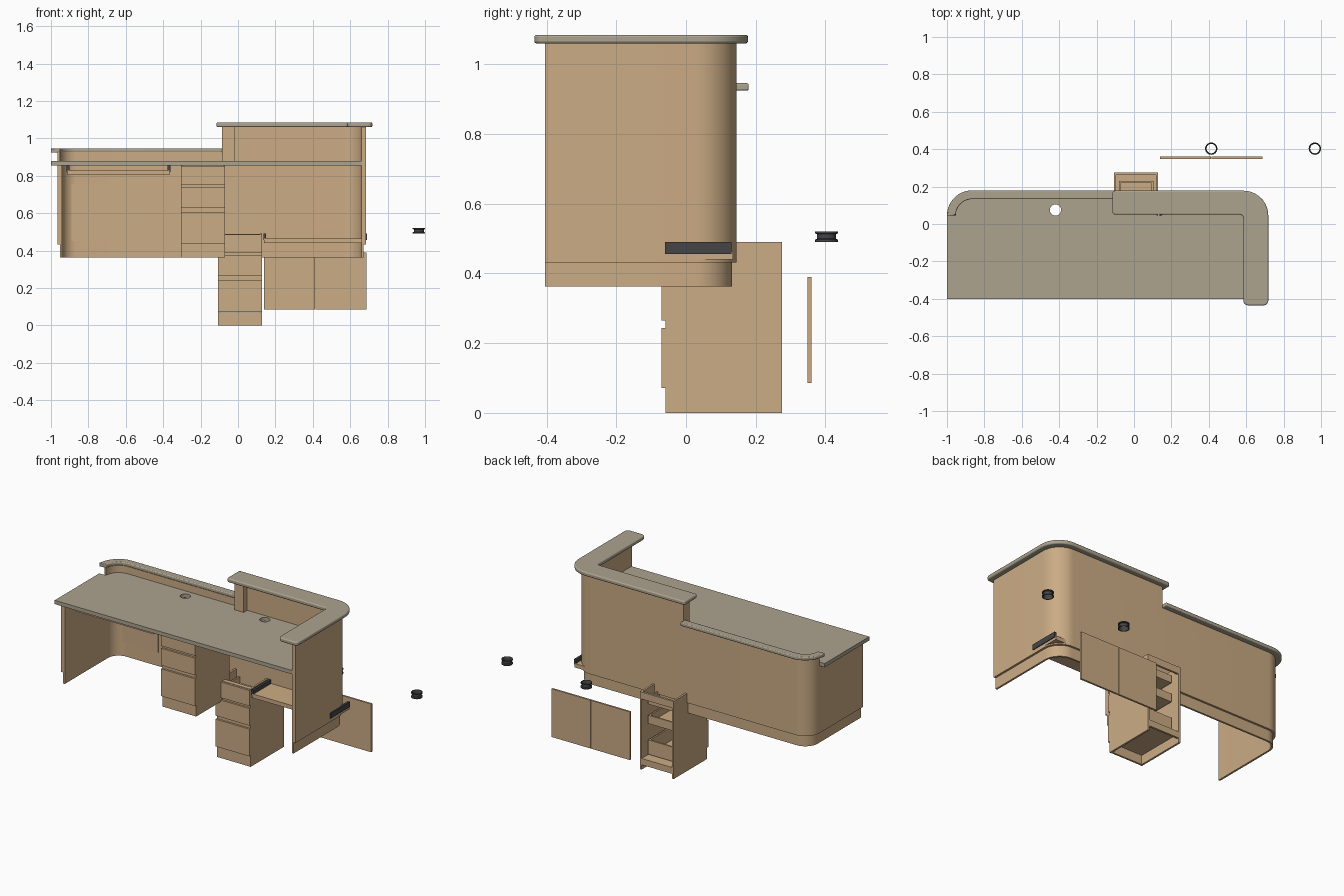
import bpy, bmesh, math
from mathutils import Vector

old = bpy.data.objects.get("Cube")
if old:
    bpy.data.objects.remove(old, do_unlink=True)


def material(name, rgb):
    m = bpy.data.materials.new(name)
    m.use_nodes = True
    m.diffuse_color = (*rgb, 1)
    m.node_tree.nodes["Principled BSDF"].inputs["Base Color"].default_value = (*rgb, 1)
    return m


WOOD = material("light_wood", (0.60, 0.413, 0.235))
STONE = material("grey_worktop", (0.413, 0.367, 0.275))
DARK = material("dark_plastic", (0.06, 0.06, 0.065))


def finish(name, bm, mat):
    bmesh.ops.recalc_face_normals(bm, faces=bm.faces)
    me = bpy.data.meshes.new(name)
    bm.to_mesh(me)
    bm.free()
    me.materials.append(mat)
    ob = bpy.data.objects.new(name, me)
    bpy.context.collection.objects.link(ob)
    return ob


def smooth(ob):
    bpy.ops.object.select_all(action='DESELECT')
    ob.select_set(True)
    bpy.context.view_layer.objects.active = ob
    bpy.ops.object.shade_smooth_by_angle(angle=math.radians(35))


def box(name, x, y, z, mat=WOOD, move=(0, 0, 0)):
    bm = bmesh.new()
    bmesh.ops.create_cube(bm, size=1)
    for v in bm.verts:
        v.co = [r[0] + (c + 0.5) * (r[1] - r[0]) + m
                for c, r, m in zip(v.co, (x, y, z), move)]
    return finish(name, bm, mat)


def slab(name, corners, z0, z1, mat=WOOD, bevel=0):
    """Extrude a square-cornered outline of (x, y, radius) points."""
    bm = bmesh.new()
    pts = []
    for i, (x, y, r) in enumerate(corners):
        p = Vector((x, y))
        if r <= 0:
            pts.append(p)
            continue
        u = (Vector(corners[i - 1][:2]) - p).normalized()
        v = (Vector(corners[(i + 1) % len(corners)][:2]) - p).normalized()
        steps = 14 if r > 0.05 else 5
        for k in range(steps + 1):
            t = math.pi / 2 * k / steps
            pts.append(p + r * (u + v) - r * (v * math.cos(t) + u * math.sin(t)))
    face = bm.faces.new([bm.verts.new((p.x, p.y, z0)) for p in pts])
    top = bmesh.ops.extrude_face_region(bm, geom=[face])["geom"]
    for g in top:
        if isinstance(g, bmesh.types.BMVert):
            g.co.z = z1
    ob = finish(name, bm, mat)
    if bevel:
        mod = ob.modifiers.new("soft_edge", 'BEVEL')
        mod.width, mod.segments = bevel, 3
        mod.limit_method, mod.angle_limit = 'ANGLE', math.radians(50)
    smooth(ob)
    return ob


# Outline of the curved outer wall
LEFT, RIGHT, BACK = -0.965, 0.685, 0.145
R_LEFT, R_RIGHT = 0.10, 0.12
SPLIT = -0.085


def full(d, front_l=-0.385, front_r=-0.405):
    return [(LEFT + d, front_l, 0), (LEFT + d, BACK - d, R_LEFT - d),
            (RIGHT - d, BACK - d, R_RIGHT - d), (RIGHT - d, front_r, 0)]


def low(d, end=SPLIT):
    return [(LEFT + d, BACK - R_LEFT, 0), (LEFT + d, BACK - d, R_LEFT - d), (end, BACK - d, 0)]


def high(d):
    return [(SPLIT, BACK - d, 0)] + full(d)[2:]


def strip(name, path, d0, d1, z0, z1, mat=WOOD, bevel=0):
    return slab(name, path(d0) + path(d1)[::-1], z0, z1, mat, bevel)


strip("plinth_wall", full, 0.013, 0.025, 0.362, 0.432)
strip("main_wall", full, 0, 0.025, 0.432, 0.856)
strip("low_upstand", low, 0, 0.012, 0.856, 0.926)
strip("high_wall", high, 0, 0.025, 0.856, 1.06)
box("ledge_post", (SPLIT, -0.02), (0.085, 0.122), (0.88, 1.06))

# Worktop with two cable holes
top = slab("worktop", [(-1, -0.4, 0), (0.661, -0.4, 0)] + full(0.012)[2:1:-1]
           + [full(0.012)[1], (LEFT + 0.012, 0.045, 0), (-1, 0.045, 0)],
           0.856, 0.88, STONE, 0)
for x in (-0.42, 0.135):
    bm = bmesh.new()
    bmesh.ops.create_cone(bm, cap_ends=True, segments=32, radius1=0.03, radius2=0.03, depth=0.2)
    bmesh.ops.translate(bm, verts=bm.verts, vec=(x, 0.075, 0.87))
    cutter = finish("hole_cutter", bm, STONE)
    mod = top.modifiers.new("cable_hole", 'BOOLEAN')
    mod.operation, mod.object = 'DIFFERENCE', cutter
    bpy.context.view_layer.objects.active = top
    bpy.ops.object.modifier_apply(modifier=mod.name)
    bpy.data.objects.remove(cutter, do_unlink=True)
smooth(top)

# Raised ledges
strip("low_ledge", low, -0.035, 0.012, 0.925, 0.946, STONE, 0.005)
EDGE = 0.033
slab("high_ledge", [(-0.115, 0.05, 0.015), (-0.115, BACK + EDGE, 0.015),
                    (RIGHT + EDGE, BACK + EDGE, R_RIGHT + EDGE - 0.02),
                    (RIGHT + EDGE, -0.435, 0.025), (0.585, -0.435, 0.025),
                    (0.585, 0.05, 0.02)], 1.06, 1.085, STONE, 0.007)

# Access panels on the inner back wall
for i, (x0, x1) in enumerate([(-0.91, -0.64), (-0.638, -0.37), (-0.06, 0.41)]):
    box(f"inner_access_panel_{i}", (x0, x1), (0.116, 0.121), (0.45, 0.755))


# Drawer pedestal: open back and top, three drawers
def pedestal(tag, move):
    def part(name, x, y, z):
        box(f"{tag}_{name}", x, y, z, WOOD, move)
    x0, x1, t = -0.107, 0.129, 0.012
    part("side_right", (x0, x0 + t), (-0.059, 0.276), (0, 0.49))
    part("side_left", (x1 - t, x1), (-0.059, 0.276), (0, 0.49))
    inner = (x0 + t, x1 - t)
    part("kick_board", inner, (-0.058, -0.046), (0, 0.07))
    part("base", inner, (-0.046, 0.27), (0.058, 0.07))
    part("front_rail", inner, (-0.058, -0.03), (0.476, 0.489))
    part("back_rail", inner, (0.262, 0.275), (0.445, 0.489))
    part("back_bottom_rail", inner, (0.262, 0.275), (0.03, 0.07))
    for i, (z0, z1) in enumerate([(0.071, 0.243), (0.265, 0.373), (0.388, 0.487)]):
        part(f"drawer_front_{i}", (x0, x1), (-0.071, -0.059), (z0, z1))
        h = z0 + (z1 - z0) * 0.6
        a, b = x0 + 0.026, x1 - 0.026
        part(f"drawer_bottom_{i}", (a, b), (-0.058, 0.23), (z0 + 0.012, z0 + 0.02))
        part(f"drawer_back_{i}", (a, b), (0.22, 0.23), (z0 + 0.02, h))
        part(f"drawer_wall_right_{i}", (a, a + 0.01), (-0.058, 0.22), (z0 + 0.02, h))
        part(f"drawer_wall_left_{i}", (b - 0.01, b), (-0.058, 0.22), (z0 + 0.02, h))
        part(f"finger_groove_{i}", inner, (-0.058, -0.05), (z1 - 0.02, z1 + 0.03 if i < 2 else z1))


# Sliding keyboard tray on two dark runners
def tray(tag, move):
    box(f"{tag}_board", (0.14, 0.685), (-0.06, 0.135), (0.44, 0.465), WOOD, move)
    for side, x in (("right", 0.136), ("left", 0.676)):
        box(f"{tag}_runner_{side}", (x, x + 0.014), (-0.06, 0.13), (0.456, 0.49), DARK, move)


pedestal("loose_pedestal", (0, 0, 0))
pedestal("fitted_pedestal", (-0.198, -0.26, 0.364))
tray("loose_tray", (0, 0, 0))
tray("fitted_tray", (-1.052, -0.26, 0.364))

# Loose pair of doors behind the desk
for side, x in (("right", (0.139, 0.411)), ("left", (0.414, 0.686))):
    box(f"loose_door_{side}", x, (0.348, 0.36), (0.086, 0.39))

# Loose cable grommets: flanged open tubes
for side, x in (("right", 0.413), ("left", 0.967)):
    profile = [(0.033, 0.49), (0.033, 0.497), (0.027, 0.5), (0.027, 0.513),
               (0.033, 0.515), (0.033, 0.521), (0.029, 0.521), (0.025, 0.515),
               (0.025, 0.497), (0.029, 0.49)]
    bm = bmesh.new()
    n = 32
    rings = [[bm.verts.new((x + r * math.cos(k * math.tau / n),
                            0.403 + r * math.sin(k * math.tau / n), z)) for k in range(n)]
             for r, z in profile]
    for a, b in zip(rings, rings[1:] + rings[:1]):
        for k in range(n):
            bm.faces.new((a[k - 1], a[k], b[k], b[k - 1]))
    smooth(finish(f"grommet_{side}", bm, DARK))
